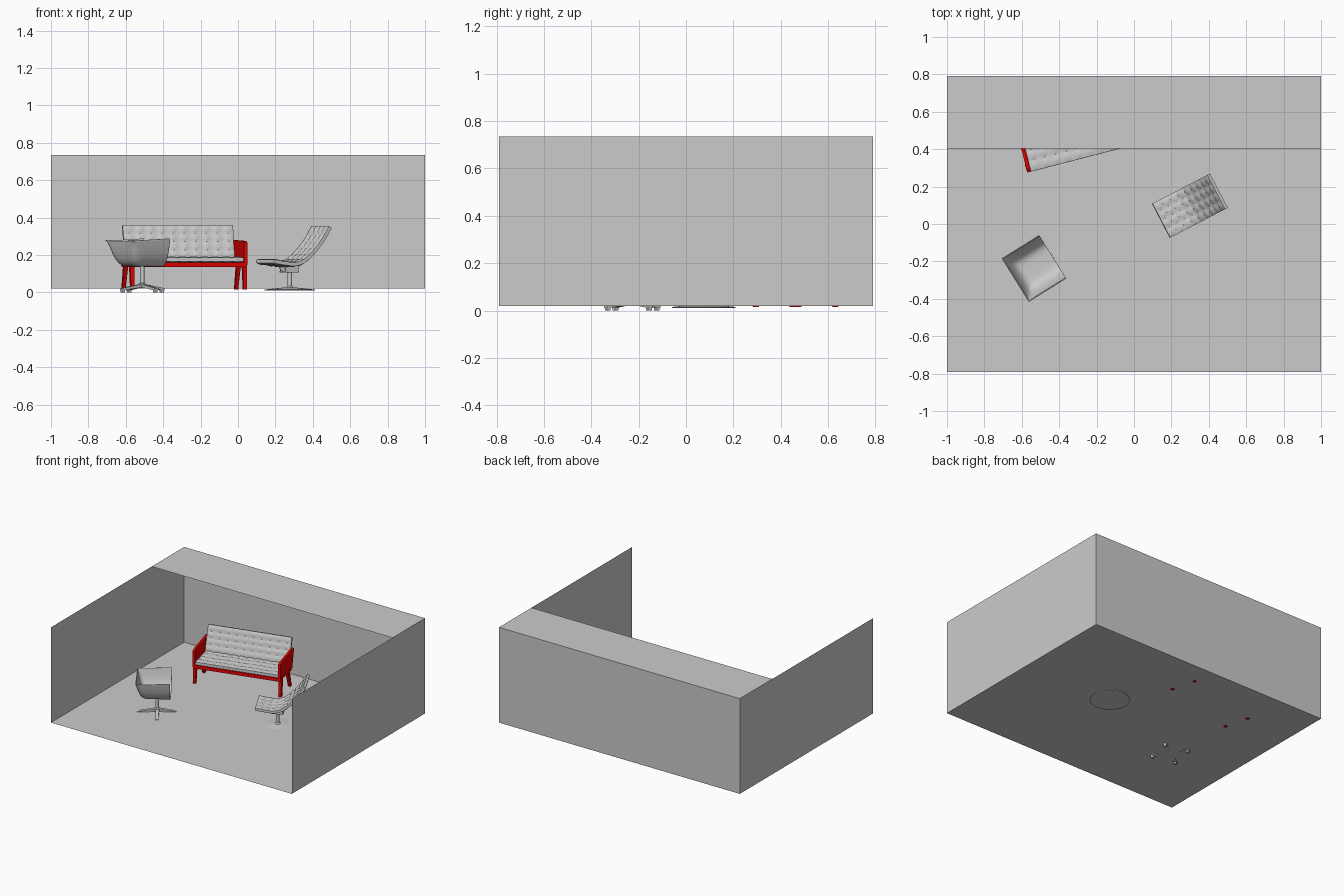
import bpy, bmesh, math
from mathutils import Matrix, Vector

if "Cube" in bpy.data.objects:
    bpy.data.objects.remove(bpy.data.objects["Cube"])

def material(name, rgb):
    m = bpy.data.materials.new(name)
    m.diffuse_color = (*rgb, 1)
    m.use_nodes = True
    m.node_tree.nodes["Principled BSDF"].inputs["Base Color"].default_value = m.diffuse_color
    return m

GREY = material("light_grey", (0.6, 0.6, 0.6))
RED = material("red", (0.85, 0.0, 0.0))

def make(name, verts, faces, mat, place=Matrix(), smooth=None):
    me = bpy.data.meshes.new(name)
    me.from_pydata([tuple(v) for v in verts], [], faces)
    bm = bmesh.new()
    bm.from_mesh(me)
    if name not in ("floor", "ceiling") and "wall" not in name:
        bmesh.ops.recalc_face_normals(bm, faces=bm.faces)
    bm.to_mesh(me)
    bm.free()
    me.materials.append(mat)
    ob = bpy.data.objects.new(name, me)
    bpy.context.collection.objects.link(ob)
    ob.matrix_world = place
    if smooth:
        bpy.ops.object.select_all(action='DESELECT')
        ob.select_set(True)
        bpy.context.view_layer.objects.active = ob
        bpy.ops.object.shade_smooth_by_angle(angle=math.radians(smooth))
    return ob

def prism(name, bottom, top, mat, place):
    """Solid between two matching loops of points."""
    n = len(bottom)
    faces = [tuple(range(n)), tuple(range(n, 2 * n))]
    faces += [(i, (i + 1) % n, n + (i + 1) % n, n + i) for i in range(n)]
    return make(name, list(bottom) + list(top), faces, mat, place)

def rect(x, y, z, hx, hy):
    return [(x - hx, y - hy, z), (x + hx, y - hy, z), (x + hx, y + hy, z), (x - hx, y + hy, z)]

def lathe(name, profile, mat, place, n=32):
    """Closed turned part from (radius, z) points."""
    verts = [(r * math.cos(2 * math.pi * i / n), r * math.sin(2 * math.pi * i / n), z)
             for r, z in profile for i in range(n)]
    faces = [(k * n + i, k * n + (i + 1) % n, (k + 1) * n + (i + 1) % n, (k + 1) * n + i)
             for k in range(len(profile) - 1) for i in range(n)]
    faces += [tuple(range(n)), tuple(range((len(profile) - 1) * n, len(profile) * n))]
    return make(name, verts, faces, mat, place, 35)

def resample(points, n):
    """Smooth curve through 2D points, n+1 evenly spaced samples."""
    p = [Vector(q) for q in points]
    p = [2 * p[0] - p[1]] + p + [2 * p[-1] - p[-2]]
    fine = []
    for a, b, c, d in zip(p, p[1:], p[2:], p[3:]):
        for k in range(20):
            t = k / 20
            fine.append(0.5 * (2 * b + (c - a) * t + (2 * a - 5 * b + 4 * c - d) * t * t
                               + (3 * b - a - 3 * c + d) * t ** 3))
    fine.append(p[-2])
    dist = [0]
    for a, b in zip(fine, fine[1:]):
        dist.append(dist[-1] + (b - a).length)
    out, j = [], 0
    for i in range(n + 1):
        want = dist[-1] * i / n
        while j < len(fine) - 2 and dist[j + 1] < want:
            j += 1
        f = (want - dist[j]) / (dist[j + 1] - dist[j])
        out.append(fine[j].lerp(fine[j + 1], f))
    return out

def cushion(name, points, x0, x1, cols, rows, thick, place, sub=4):
    """Button-tufted pad: profile in (y, z) swept across x, puffed cell by cell."""
    nu, nv = cols * sub, rows * sub
    line = resample(points, nv)
    verts, faces = [], []
    for side in (1, -1):
        for j in range(nv + 1):
            tan = (line[min(j + 1, nv)] - line[max(j - 1, 0)]).normalized()
            for i in range(nu + 1):
                fu, fv = (i % sub) / sub, (j % sub) / sub
                bump = max(0, math.sin(math.pi * fu) * math.sin(math.pi * fv)) ** 0.5
                h = side * thick / 2 * (0.6 + 0.4 * bump)
                verts.append((x0 + (x1 - x0) * i / nu, line[j].x - tan.y * h, line[j].y + tan.x * h))
    w = nu + 1
    off = w * (nv + 1)
    for j in range(nv):
        for i in range(nu):
            a = j * w + i
            quad = (a, a + 1, a + w + 1, a + w)
            faces += [quad, tuple(off + q for q in reversed(quad))]
    rim = [i for i in range(nu)] + [j * w + nu for j in range(nv)]
    rim += [nv * w + i for i in range(nu, 0, -1)] + [j * w for j in range(nv, 0, -1)]
    for a, b in zip(rim, rim[1:] + rim[:1]):
        faces.append((a, b, off + b, off + a))
    make(name, verts, faces, GREY, place, 40)

# Room: floor, three walls and a half ceiling
X, Y, F, T = 1.0, 0.79, 0.02, 0.735
def plane(name, *pts):
    make(name, pts, [(0, 1, 2, 3)], GREY)
plane("floor", (-X, -Y, F), (X, -Y, F), (X, Y, F), (-X, Y, F))
plane("back_wall", (-X, Y, F), (X, Y, F), (X, Y, T), (-X, Y, T))
plane("left_wall", (-X, -Y, F), (-X, Y, F), (-X, Y, T), (-X, -Y, T))
plane("right_wall", (X, Y, F), (X, -Y, F), (X, -Y, T), (X, Y, T))
plane("ceiling", (-X, 0.405, T), (X, 0.405, T), (X, Y, T), (-X, Y, T))

# Sofa: local origin at its front left corner
W = 0.64
sofa = Matrix.Translation((-0.57, 0.275, 0)) @ Matrix.Rotation(math.radians(14.5), 4, 'Z')
for side, x in (("left", 0.0), ("right", W - 0.018)):
    outline = [(0, 0.145), (0, 0.265), (0.02, 0.275), (0.26, 0.28), (0.225, 0.145)]
    prism(side + "_sofa_arm", [(x, y, z) for y, z in outline],
          [(x + 0.018, y, z) for y, z in outline], RED, sofa)
    lx = x + 0.009
    for part, foot, top in (("front", 0.018, 0.03), ("back", 0.205, 0.155)):
        prism(side + "_" + part + "_sofa_leg", rect(lx, foot, 0.014, 0.009, 0.011),
              rect(lx, top, 0.15, 0.011, 0.015), RED, sofa)
for part, y in (("front", 0.014), ("back", 0.2)):
    prism(part + "_sofa_rail", rect(W / 2, y, 0.135, W / 2, 0.01),
          rect(W / 2, y, 0.16, W / 2, 0.01), RED, sofa)
prism("sofa_seat_panel", rect(W / 2, 0.107, 0.148, W / 2, 0.1), rect(W / 2, 0.107, 0.156, W / 2, 0.1), RED, sofa)
cushion("sofa_seat_cushion", [(0.0, 0.176), (0.11, 0.173), (0.225, 0.17)], 0.02, W - 0.02, 10, 4, 0.034, sofa)
cushion("sofa_back_cushion", [(0.205, 0.18), (0.235, 0.27), (0.262, 0.357)], 0.018, W - 0.014, 10, 4, 0.03, sofa)

# Lounge chair: local y runs from the seat front to the back top
lounge = Matrix.Translation((0.145, 0.0175, 0)) @ Matrix.Rotation(math.radians(27.5 - 90), 4, 'Z')
cushion("lounge_cushion", [(0.0, 0.166), (0.06, 0.157), (0.13, 0.151), (0.19, 0.172),
                           (0.25, 0.225), (0.30, 0.285), (0.34, 0.35)], -0.103, 0.103, 4, 9, 0.032, lounge)
prism("lounge_bracket", rect(0, 0.145, 0.105, 0.035, 0.04), rect(0, 0.145, 0.115, 0.035, 0.04), GREY, lounge)
for x in (-0.03, 0.03):
    prism("lounge_support", rect(x, 0.145, 0.112, 0.004, 0.035), rect(x, 0.145, 0.142, 0.004, 0.045), GREY, lounge)
stand = Matrix.Translation((0.277, 0.075, 0))
lathe("lounge_base", [(0.135, 0.01), (0.135, 0.015), (0.08, 0.021), (0.02, 0.027),
                      (0.012, 0.035), (0.012, 0.106)], GREY, stand)

# Tub chair: thin shell with back and two arms, open to the local +x side
tub = Matrix.Translation((-0.535, -0.2375, 0)) @ Matrix.Rotation(math.radians(32), 4, 'Z')
N = 24
verts, faces = [], []
for j in range(N + 1):
    for i in range(N + 1):
        a = math.sin((i / N - 0.5) * math.pi)
        b = math.sin((j / N - 0.5) * math.pi)
        back = abs(min(a, 0)) ** 5
        arm = abs(b) ** 5
        rise = 1 - (1 - back) * (1 - arm)
        verts.append((0.118 * a, 0.137 * b, 0.137 + (0.144 + 0.006 * a) * rise))
for j in range(N):
    for i in range(N):
        k = j * (N + 1) + i
        faces.append((k, k + 1, k + N + 2, k + N + 1))
shell = make("tub_shell", verts, faces, GREY, tub, 60)
mod = shell.modifiers.new("thickness", 'SOLIDIFY')
mod.thickness = 0.005

# Tub chair pedestal with a four-arm star foot
hub = Matrix.Translation((-0.512, -0.227, 0))
lathe("tub_post", [(0.02, 0.022), (0.02, 0.045), (0.011, 0.05), (0.011, 0.143)], GREY, hub, 20)
for k in range(4):
    arm = hub @ Matrix.Rotation(math.radians(34 + 90 * k), 4, 'Z')
    prism("star_arm", [(0, -0.012, 0.028), (0, 0.012, 0.028), (0, 0.012, 0.046), (0, -0.012, 0.046)],
          [(0.137, -0.011, 0.01), (0.137, 0.011, 0.01), (0.137, 0.011, 0.022), (0.137, -0.011, 0.022)], GREY, arm)
    prism("star_foot", rect(0.125, 0, 0.0, 0.009, 0.009), rect(0.125, 0, 0.016, 0.009, 0.009), GREY, arm)
